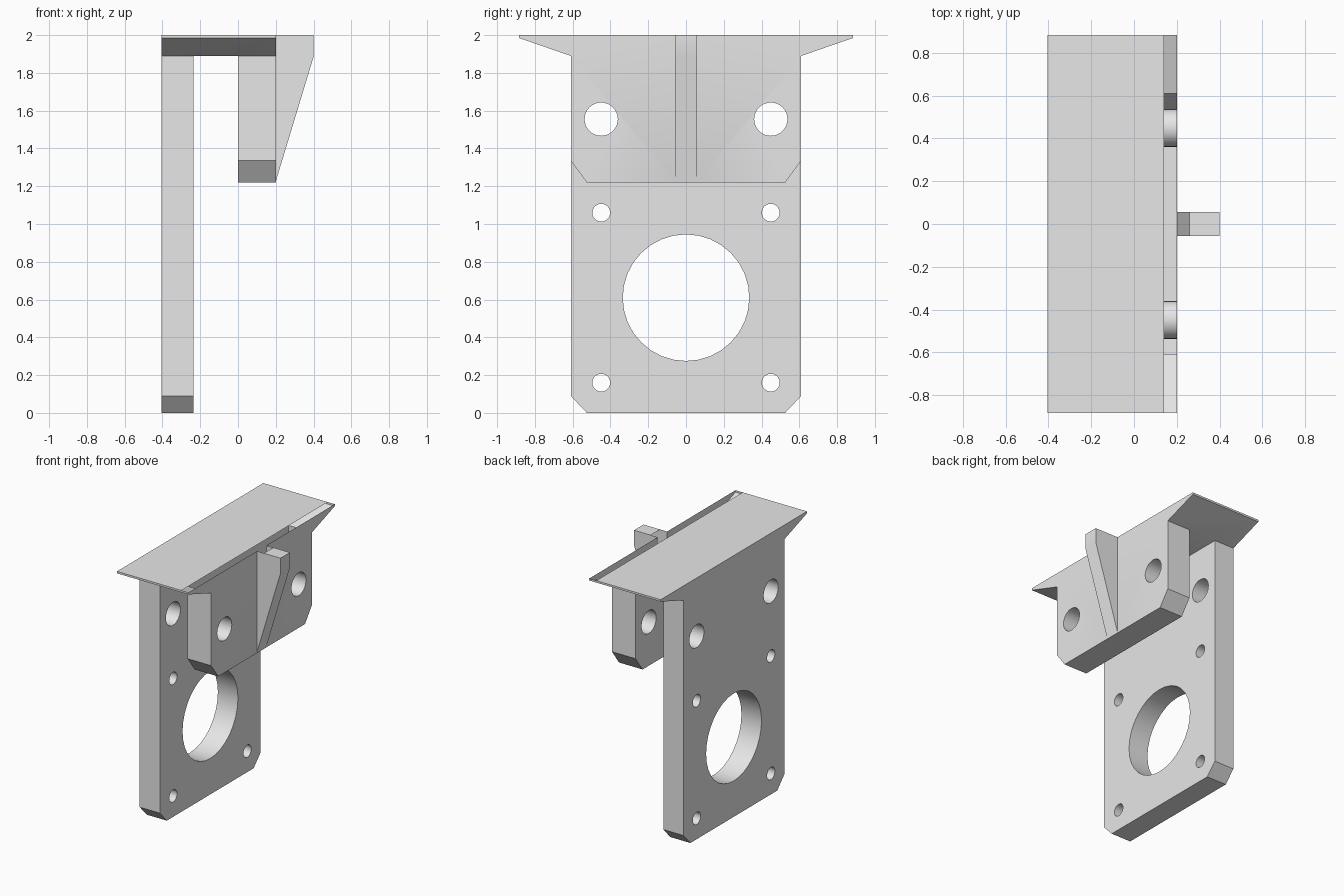
import bpy, bmesh, math

if "Cube" in bpy.data.objects:
    bpy.data.objects.remove(bpy.data.objects["Cube"])

TOP, OVER = 2.0, 2.1          # final top height, and oversize height trimmed later

grey = bpy.data.materials.new("plain_grey")
grey.diffuse_color = (0.8, 0.8, 0.8, 1)
grey.use_nodes = True
grey.node_tree.nodes["Principled BSDF"].inputs["Base Color"].default_value = grey.diffuse_color


def prism(name, pts, axis, a, b):
    """Extrude a 2D profile: (y, z) points along x, or (x, z) points along y."""
    place = (lambda p, t: (t, p[0], p[1])) if axis == "x" else (lambda p, t: (p[0], t, p[1]))
    bm = bmesh.new()
    lo = [bm.verts.new(place(p, a)) for p in pts]
    hi = [bm.verts.new(place(p, b)) for p in pts]
    bm.faces.new(lo)
    bm.faces.new(hi)
    n = len(pts)
    for i in range(n):
        j = (i + 1) % n
        bm.faces.new((lo[i], lo[j], hi[j], hi[i]))
    bmesh.ops.recalc_face_normals(bm, faces=bm.faces)
    me = bpy.data.meshes.new(name)
    bm.to_mesh(me)
    bm.free()
    ob = bpy.data.objects.new(name, me)
    bpy.context.collection.objects.link(ob)
    return ob


def circle(y, z, r, n):
    return [(y + r * math.cos(2 * math.pi * i / n), z + r * math.sin(2 * math.pi * i / n))
            for i in range(n)]


def combine(target, tool, operation):
    mod = target.modifiers.new("bool", "BOOLEAN")
    mod.operation, mod.solver, mod.object = operation, "EXACT", tool
    bpy.context.view_layer.objects.active = target
    bpy.ops.object.modifier_apply(modifier=mod.name)
    bpy.data.objects.remove(tool)


# Whole side outline: chamfered foot, flared top wings
half = [(0.525, 0), (0.61, 0.09), (0.61, 1.89), (0.885, 1.985), (0.885, OVER)]
outline = half + [(-y, z) for y, z in reversed(half)]
bracket = prism("mounting_bracket", outline, "x", -0.405, 0.2)
bracket.data.materials.append(grey)

# Gap between the long back plate and the short front plate
gap = [(-0.235, -0.2), (0.4, -0.2), (0.4, 1.22), (0, 1.22), (0, 1.89), (-0.235, 1.89)]
combine(bracket, prism("gap_cutter", gap, "y", -1.2, 1.2), "DIFFERENCE")

# Chamfered lower corners of the front plate
for s in (-1, 1):
    corner = [(s * 0.44, 1.105), (s * 0.8, 1.105), (s * 0.8, 1.45), (s * 0.695, 1.45)]
    combine(bracket, prism("corner_cutter", corner, "x", -0.1, 0.4), "DIFFERENCE")

# Tapered rib on the front plate
rib = [(0.15, 1.3), (0.2, 1.225), (0.4, 1.885), (0.4, OVER), (0.15, OVER)]
combine(bracket, prism("rib", rib, "y", -0.057, 0.057), "UNION")

# Motor opening, four small screw holes, two larger holes through both plates
holes = [(0, 0.61, 0.335, 32, -0.1)]
for s in (-1, 1):
    holes += [(s * 0.449, 0.16, 0.047, 32, -0.1), (s * 0.449, 1.06, 0.047, 32, -0.1),
              (s * 0.449, 1.555, 0.088, 32, 0.5)]
for y, z, r, n, end in holes:
    combine(bracket, prism("hole_cutter", circle(y, z, r, n), "x", -0.6, end), "DIFFERENCE")

# Trim flat at the top, then cap it leaving the open slot behind the rib
bm = bmesh.new()
bm.from_mesh(bracket.data)
bmesh.ops.bisect_plane(bm, geom=bm.verts[:] + bm.edges[:] + bm.faces[:],
                       plane_co=(0, 0, TOP), plane_no=(0, 0, 1), clear_outer=True)
for x0, x1, w in ((-0.405, 0.14, 0.885), (0.26, 0.4, 0.057)):
    bm.faces.new([bm.verts.new(c) for c in
                  ((x0, -w, TOP), (x1, -w, TOP), (x1, w, TOP), (x0, w, TOP))])
bmesh.ops.remove_doubles(bm, verts=bm.verts[:], dist=1e-4)
for f in bm.faces:
    f.material_index = 0
bm.to_mesh(bracket.data)
bm.free()

# Smooth hole walls, crisp edges elsewhere
bpy.ops.object.select_all(action="DESELECT")
bracket.select_set(True)
bpy.context.view_layer.objects.active = bracket
bpy.ops.object.shade_smooth_by_angle(angle=math.radians(30))
